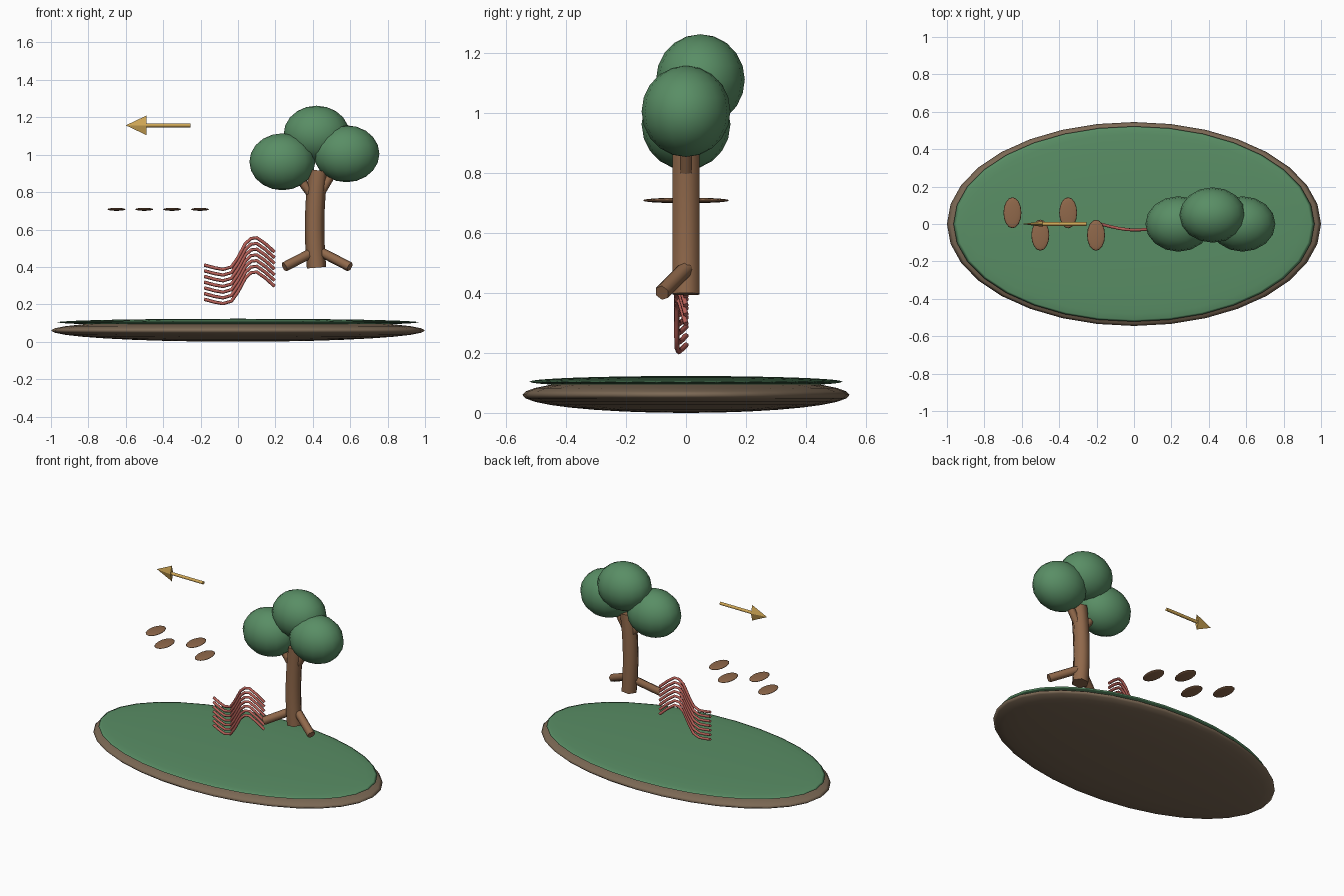
import bpy, bmesh, math
from mathutils import Vector, Matrix

if "Cube" in bpy.data.objects:
    bpy.data.objects.remove(bpy.data.objects["Cube"])


def material(name, rgb):
    m = bpy.data.materials.new(name)
    m.diffuse_color = (*rgb, 1)
    m.use_nodes = True
    m.node_tree.nodes["Principled BSDF"].inputs["Base Color"].default_value = m.diffuse_color
    return m


EARTH = material("earth", (0.20, 0.14, 0.09))
GREEN = material("leaf_green", (0.10, 0.27, 0.13))
BARK = material("bark", (0.28, 0.14, 0.07))
RED = material("wave_red", (0.48, 0.12, 0.10))
GOLD = material("gold", (0.62, 0.38, 0.09))


def finish(name, bm, mat, smooth=True):
    bmesh.ops.recalc_face_normals(bm, faces=bm.faces)
    for f in bm.faces:
        f.smooth = smooth and len(f.verts) < 5
    me = bpy.data.meshes.new(name)
    bm.to_mesh(me)
    bm.free()
    me.materials.append(mat)
    ob = bpy.data.objects.new(name, me)
    bpy.context.collection.objects.link(ob)
    return ob


def ellipsoid(name, center, radii, mat, segs=16, rings=10):
    bm = bmesh.new()
    bmesh.ops.create_uvsphere(bm, u_segments=segs, v_segments=rings, radius=1,
                              matrix=Matrix.Translation(center) @ Matrix.Diagonal((*radii, 1)))
    return finish(name, bm, mat)


def tube(bm, path, r, sides=6):
    """Sweep a capped polygon along a path, with one corner in the front plane."""
    pts = [Vector(p) for p in path]
    rings = []
    for i, p in enumerate(pts):
        d = (pts[min(i + 1, len(pts) - 1)] - pts[max(i - 1, 0)]).normalized()
        u = Vector((0, 1, 0)).cross(d).normalized()
        v = d.cross(u)
        angles = [2 * math.pi * k / sides for k in range(sides)]
        rings.append([bm.verts.new(p + r * (u * math.cos(a) + v * math.sin(a))) for a in angles])
    for a, b in zip(rings, rings[1:]):
        for k in range(sides):
            n = (k + 1) % sides
            bm.faces.new((a[k], a[n], b[n], b[k]))
    bm.faces.new(rings[0])
    bm.faces.new(rings[-1])


def tube_object(name, path, r, mat, sides=6):
    bm = bmesh.new()
    tube(bm, path, r, sides)
    return finish(name, bm, mat)


# island: earth disc and grass cap
ellipsoid("earth_base", (0, 0, 0.06), (1.0, 0.545, 0.06), EARTH, 32, 16)
ellipsoid("grass_top", (0, 0, 0.104), (0.965, 0.522, 0.019), GREEN, 32, 16)

# gently bent trunk
trunk = []
for i in range(9):
    t = i / 8
    trunk.append((0.42 - 0.06 * t * (1 - t) + 0.01 * t, 0, 0.396 + 0.52 * t))
tube_object("trunk", trunk, 0.052, BARK)

# roots and branches
for side, label in ((-1, "left"), (1, "right")):
    tube_object(label + "_root",
                [(0.423 + side * 0.02, 0, 0.48), (0.423 + side * 0.175, -0.08, 0.40)], 0.026, BARK)
tube_object("left_branch", [(0.42, 0, 0.75), (0.28, 0, 0.94)], 0.024, BARK)
tube_object("right_branch", [(0.42, 0, 0.76), (0.55, 0, 0.98)], 0.024, BARK)

# foliage
for name, c in (("left", (0.237, 0, 0.962)), ("right", (0.58, 0, 1.005)), ("top", (0.42, 0.048, 1.11))):
    ellipsoid(name + "_foliage", c, (0.176, 0.148, 0.152), GREEN)

# stack of wavy strands
wave = [(-0.18, 0.41), (-0.125, 0.395), (-0.08, 0.387), (-0.035, 0.4), (0.0, 0.45),
        (0.04, 0.525), (0.07, 0.552), (0.10, 0.556), (0.145, 0.525), (0.195, 0.48)]
for n in range(7):
    path = [(x, -0.032 * math.sin(math.pi * (x + 0.18) / 0.375), z - 0.0305 * n) for x, z in wave]
    tube_object(f"wave_strand_{n + 1}", path, 0.009, RED)

# floating footprints
for i in range(4):
    ellipsoid(f"footprint_{i + 1}", (-0.65 + 0.149 * i, 0.06 * (-1) ** i, 0.708),
              (0.048, 0.083, 0.008), BARK)

# arrow: shaft and flat four-sided head
tube_object("arrow_shaft", [(-0.255, 0, 1.157), (-0.50, 0, 1.157)], 0.011, GOLD)
bm = bmesh.new()
tip = bm.verts.new((-0.60, 0, 1.157))
base = [bm.verts.new((-0.49, y, 1.157 + z)) for y, z in ((0, 0.052), (0.015, 0), (0, -0.052), (-0.015, 0))]
for k in range(4):
    bm.faces.new((tip, base[k], base[(k + 1) % 4]))
bm.faces.new(base)
finish("arrow_head", bm, GOLD, smooth=False)
